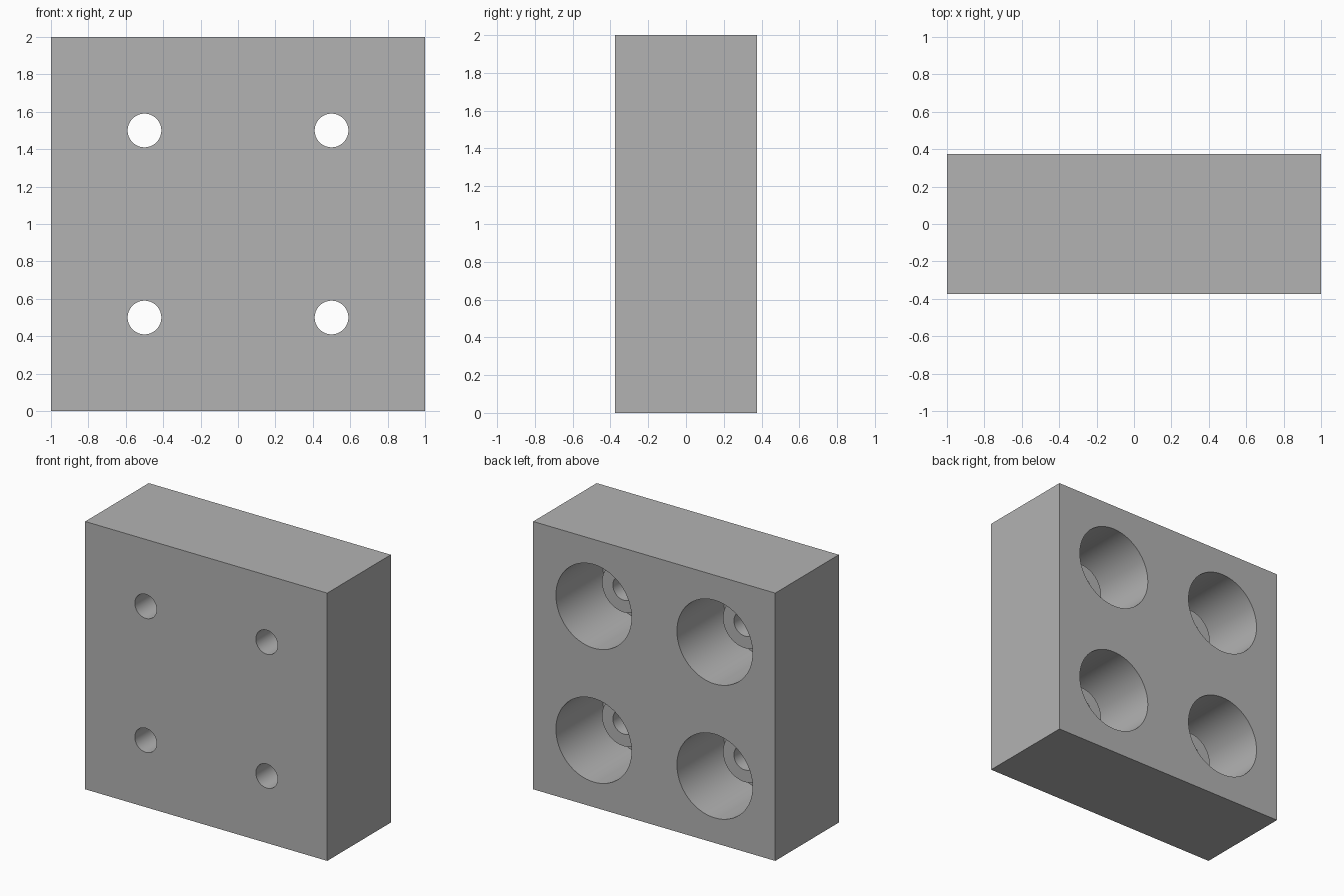
import bpy, bmesh, math
from mathutils import Matrix

SIDES = 64
DEPTH = 0.75
HOLE_R, BOSS_R, BORE_R = 0.09, 0.18, 0.3125
BOSS_Y, FLOOR_Y = 0.02, -0.18

cube = bpy.data.objects.get("Cube")
if cube:
    bpy.data.objects.remove(cube, do_unlink=True)

grey = bpy.data.materials.new("plain_grey")
grey.use_nodes = True
colour = (0.45, 0.45, 0.45, 1)
grey.diffuse_color = colour
grey.node_tree.nodes["Principled BSDF"].inputs["Base Color"].default_value = colour


def make_object(name, bm):
    bmesh.ops.recalc_face_normals(bm, faces=bm.faces)
    mesh = bpy.data.meshes.new(name)
    bm.to_mesh(mesh)
    bm.free()
    mesh.materials.append(grey)
    obj = bpy.data.objects.new(name, mesh)
    bpy.context.collection.objects.link(obj)
    return obj


def turned_cutter(name, profile, x, z):
    """Closed solid turned about the y axis from (radius, y) points."""
    bm = bmesh.new()
    rings = []
    for radius, y in profile:
        rings.append([bm.verts.new((x + radius * math.cos(a), y, z + radius * math.sin(a)))
                      for a in (math.tau * i / SIDES for i in range(SIDES))])
    for a, b in zip(rings, rings[1:]):
        for i in range(SIDES):
            j = (i + 1) % SIDES
            bm.faces.new((a[i], a[j], b[j], b[i]))
    bm.faces.new(rings[0])
    bm.faces.new(rings[-1])
    return make_object(name, bm)


# Solid block
bm = bmesh.new()
bmesh.ops.create_cube(bm, size=1, matrix=Matrix.Translation((0, 0, 1)) @ Matrix.Diagonal((2, DEPTH, 2, 1)))
block = make_object("block", bm)

# Deep bore from the back, leaving a drilled boss on its floor
profile = [(HOLE_R, -0.5), (HOLE_R, BOSS_Y), (BOSS_R, BOSS_Y),
           (BOSS_R, FLOOR_Y), (BORE_R, FLOOR_Y), (BORE_R, 0.5)]
for x in (-0.5, 0.5):
    for z in (0.5, 1.5):
        cutter = turned_cutter("bore_cutter", profile, x, z)
        mod = block.modifiers.new("bore", "BOOLEAN")
        mod.operation = "DIFFERENCE"
        mod.solver = "EXACT"
        mod.object = cutter
        bpy.context.view_layer.objects.active = block
        bpy.ops.object.modifier_apply(modifier=mod.name)
        bpy.data.objects.remove(cutter, do_unlink=True)

# Smooth bore walls, sharp rims
bpy.ops.object.select_all(action="DESELECT")
block.select_set(True)
bpy.context.view_layer.objects.active = block
bpy.ops.object.shade_smooth_by_angle(angle=math.radians(30))
